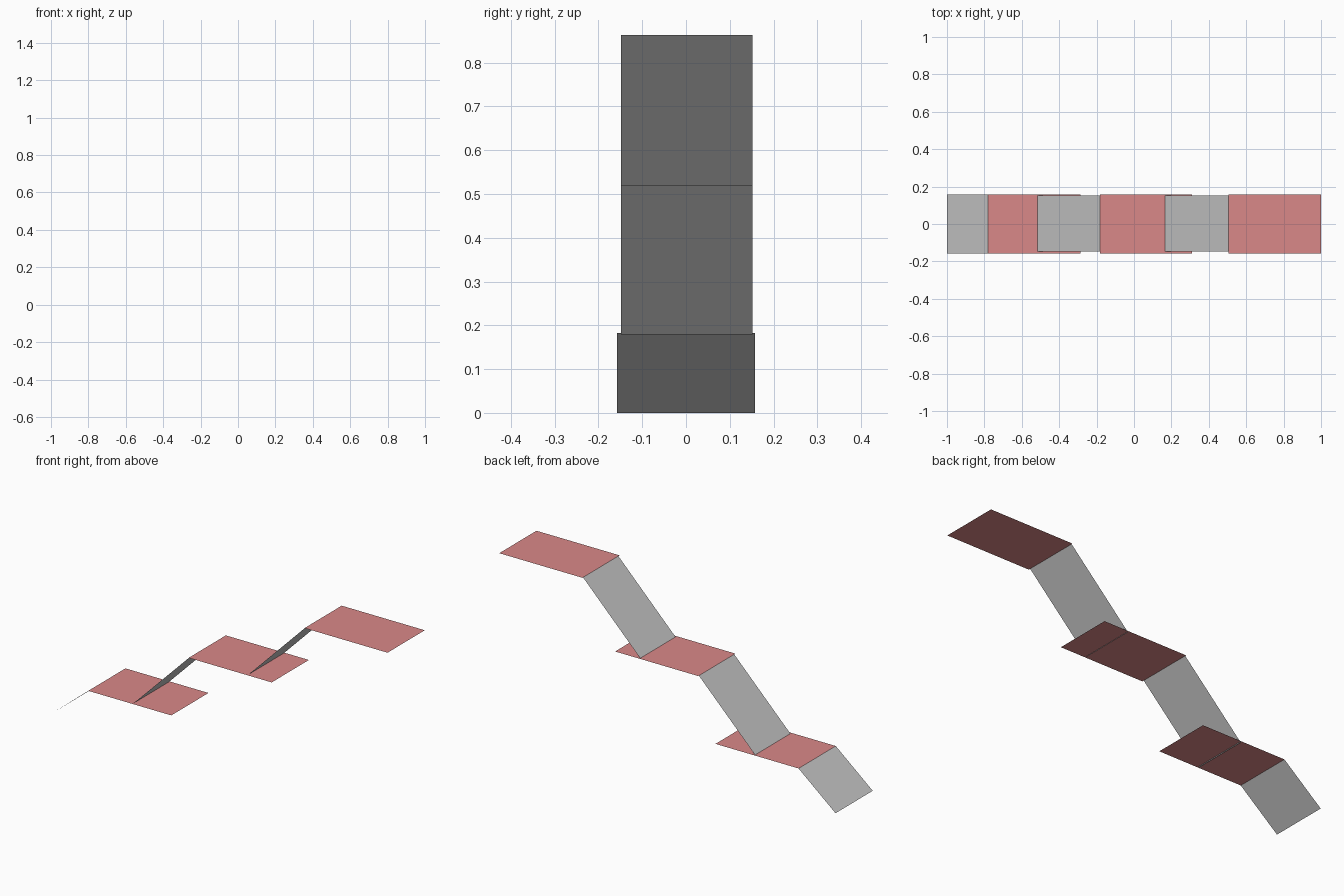
import bpy

if "Cube" in bpy.data.objects:
    bpy.data.objects.remove(bpy.data.objects["Cube"])

red = bpy.data.materials.new("tread_red")
red.diffuse_color = (0.7, 0.25, 0.25, 1)
red.use_nodes = True
red.node_tree.nodes["Principled BSDF"].inputs["Base Color"].default_value = red.diffuse_color


def sheet(name, start, end, y0, y1, mat=None):
    """Flat rectangle running from start (x, z) to end (x, z)."""
    (xa, za), (xb, zb) = start, end
    verts = [(xa, y0, za), (xb, y0, zb), (xb, y1, zb), (xa, y1, za)]
    mesh = bpy.data.meshes.new(name)
    mesh.from_pydata(verts, [], [(0, 1, 2, 3)])
    if mat:
        mesh.materials.append(mat)
    obj = bpy.data.objects.new(name, mesh)
    bpy.context.collection.objects.link(obj)
    return obj


# Level treads: left edge x and height
for i, (x, z) in enumerate([(-0.78, 0.182), (-0.183, 0.519), (0.506, 0.863)], 1):
    sheet(f"tread_{i}", (x, z), (x + 0.494, z), -0.158, 0.158, red)

# Sloping ramps joining the treads; the first is wider and shorter
sheet("ramp_1", (-1.0, 0.0), (-0.78, 0.182), -0.158, 0.158)
sheet("ramp_2", (-0.52, 0.179), (-0.183, 0.519), -0.148, 0.152)
sheet("ramp_3", (0.165, 0.518), (0.506, 0.863), -0.148, 0.152)
